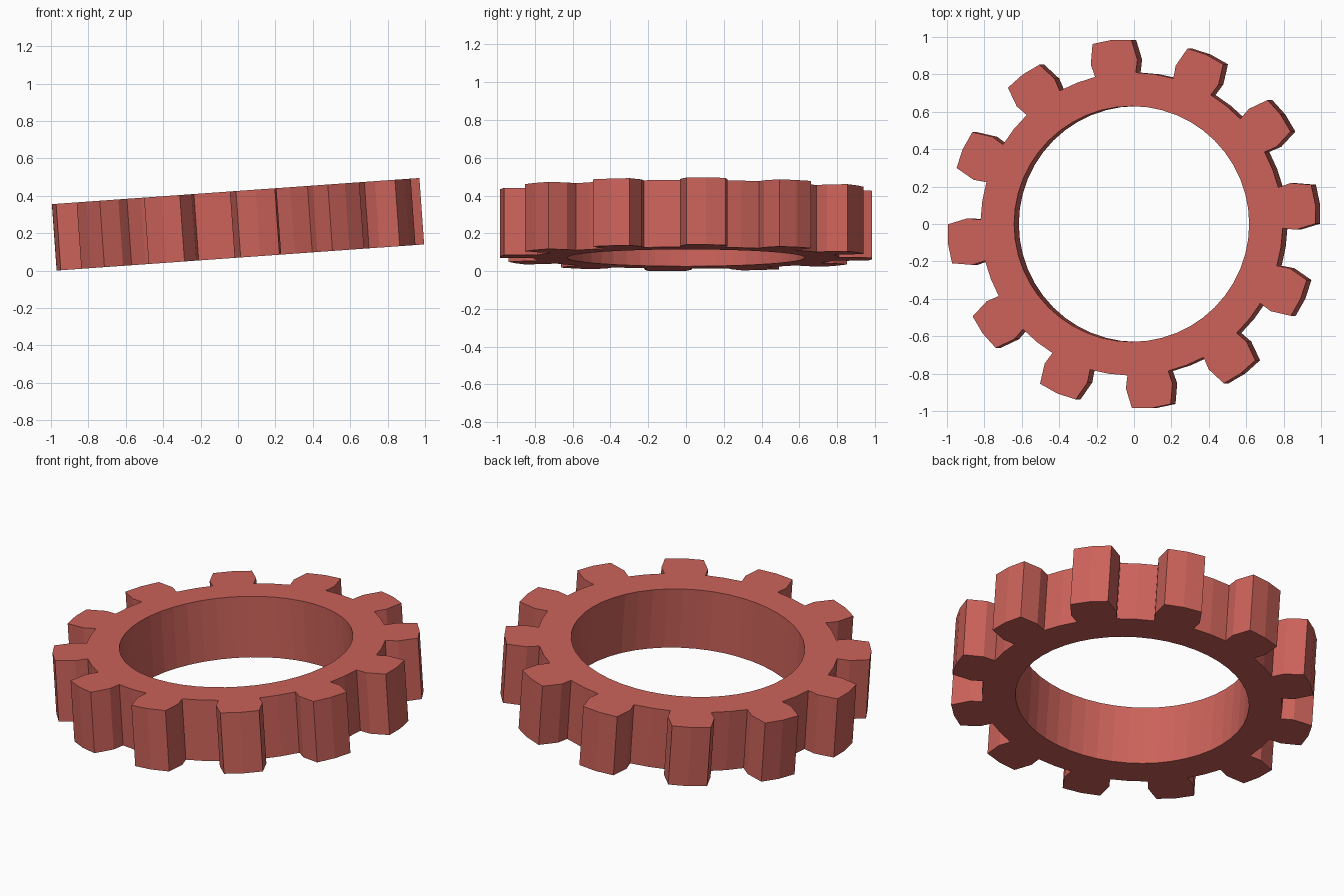
import bpy
import bmesh
from math import sin, cos, radians

if "Cube" in bpy.data.objects:
    bpy.data.objects.remove(bpy.data.objects["Cube"])

TEETH = 12
PHASE = 6.2          # angle of the first tooth
BORE_RADIUS = 0.63
BORE_SIDES = 48
THICKNESS = 0.356
TILT = 4.07

# One tooth as (radius, angle from its axis), ending mid-gap
TOOTH = [(0.81, -7.8), (0.88, -8.2), (0.985, -6.1), (0.99, 0),
         (0.985, 6.1), (0.88, 8.2), (0.81, 7.8), (0.81, 15)]

red = bpy.data.materials.new("soft_red")
red.use_nodes = True
colour = (0.60, 0.122, 0.102, 1)
red.diffuse_color = colour
red.node_tree.nodes["Principled BSDF"].inputs["Base Color"].default_value = colour


def add_loop(bm, polar):
    """Add a closed loop of edges from (radius, degrees) pairs."""
    verts = [bm.verts.new((r * cos(radians(a)), r * sin(radians(a)), 0))
             for r, a in polar]
    return [bm.edges.new((v, verts[i - 1])) for i, v in enumerate(verts)]


# Flat gear outline with a round bore
bm = bmesh.new()
outline = [(r, PHASE + a + k * 360 / TEETH) for k in range(TEETH) for r, a in TOOTH]
bore = [(BORE_RADIUS, i * 360 / BORE_SIDES) for i in range(BORE_SIDES)]
edges = add_loop(bm, outline) + add_loop(bm, bore)
bmesh.ops.triangle_fill(bm, edges=edges, use_beauty=True, normal=(0, 0, 1))
bmesh.ops.recalc_face_normals(bm, faces=bm.faces)
mesh = bpy.data.meshes.new("gear_ring")
bm.to_mesh(mesh)
bm.free()
mesh.materials.append(red)

# Thicken the outline and tilt the ring so its left side is raised
gear = bpy.data.objects.new("gear_ring", mesh)
bpy.context.collection.objects.link(gear)
solid = gear.modifiers.new("thickness", 'SOLIDIFY')
solid.thickness = THICKNESS
solid.offset = 0
gear.rotation_euler.y = radians(-TILT)
gear.location.z = 0.248
